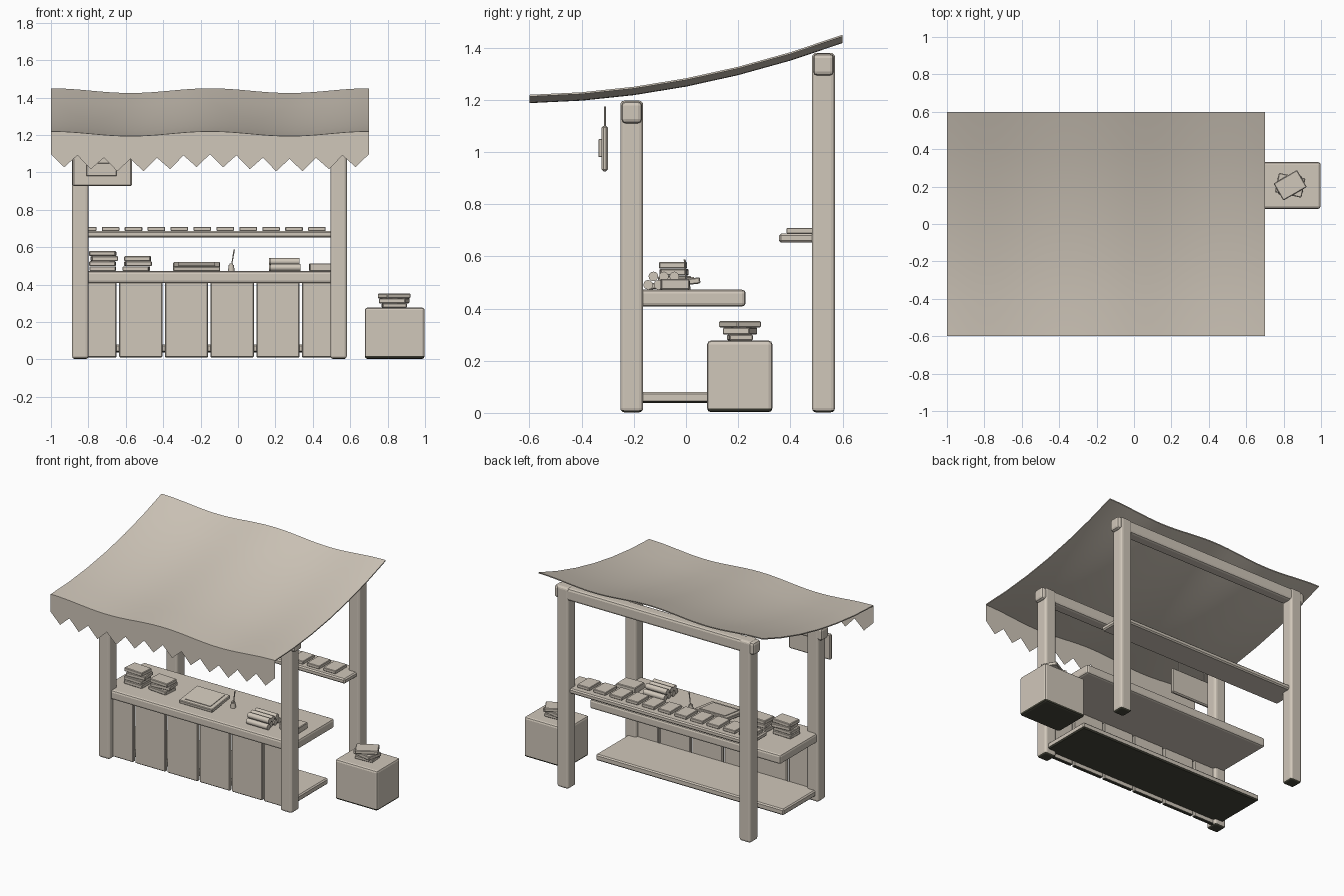
import bpy, bmesh, math, random
from mathutils import Matrix, Vector

if "Cube" in bpy.data.objects:
    bpy.data.objects.remove(bpy.data.objects["Cube"])

random.seed(4)


def material(name, color):
    m = bpy.data.materials.new(name)
    m.diffuse_color = (*color, 1)
    m.use_nodes = True
    m.node_tree.nodes["Principled BSDF"].inputs["Base Color"].default_value = m.diffuse_color
    return m


BEIGE = material("warm_beige", (0.63, 0.57, 0.49))
DARK = material("dark_underside", (0.06, 0.06, 0.042))


def finish(name, bm, smooth_angle=None):
    me = bpy.data.meshes.new(name)
    bm.to_mesh(me)
    bm.free()
    me.materials.append(BEIGE)
    me.materials.append(DARK)
    if smooth_angle:
        me.shade_smooth()
        me.set_sharp_from_angle(angle=math.radians(smooth_angle))
    ob = bpy.data.objects.new(name, me)
    bpy.context.collection.objects.link(ob)
    return ob


def box(name, x, y, z, bevel=0.0, rot=None, segs=1):
    """Box from (min, max) ranges, bevelled; downward faces near the ground are dark."""
    bm = bmesh.new()
    bmesh.ops.create_cube(bm, size=1)
    bmesh.ops.scale(bm, vec=(x[1] - x[0], y[1] - y[0], z[1] - z[0]), verts=bm.verts)
    if bevel:
        bmesh.ops.bevel(bm, geom=bm.edges[:], offset=bevel, segments=segs, affect='EDGES', profile=0.5)
    bm.normal_update()
    if z[0] < 0.05:
        for f in bm.faces:
            if f.normal.z < -0.3:
                f.material_index = 1
    ob = finish(name, bm)
    ob.location = (sum(x) / 2, sum(y) / 2, sum(z) / 2)
    if rot:
        ob.rotation_euler = rot
    return ob


def rod(name, a, b, r, r2=None, sides=10):
    """Cylinder or cone from point a to point b."""
    a, b = Vector(a), Vector(b)
    d = b - a
    bm = bmesh.new()
    bmesh.ops.create_cone(bm, cap_ends=True, segments=sides, radius1=r,
                          radius2=r if r2 is None else r2, depth=d.length)
    m = Matrix.Translation((a + b) / 2) @ d.to_track_quat('Z', 'Y').to_matrix().to_4x4()
    bmesh.ops.transform(bm, matrix=m, verts=bm.verts)
    return finish(name, bm, 40)


def book_stack(name, cx, cy, z, count, t=0.027, size=(0.14, 0.10), spin=0.15):
    for i in range(count):
        ox, oy = random.uniform(-.006, .006), random.uniform(-.006, .006)
        box(f"{name}_{i + 1}", (cx + ox - size[0] / 2, cx + ox + size[0] / 2),
            (cy + oy - size[1] / 2, cy + oy + size[1] / 2),
            (z + i * t, z + (i + 1) * t - 0.001), 0.004, (0, 0, random.uniform(-spin, spin)))


# Canopy cloth: curved upward to the back, gently waved across, thin
def cloth_z(x, y):
    return 1.27 + 0.1917 * y + 0.144 * y * y + 0.0125 * math.cos((x + 1) / 0.85 * 2 * math.pi)


NX, NY, THICK = 48, 6, 0.007
bm = bmesh.new()
grid = [[bm.verts.new((x, y, cloth_z(x, y) - THICK))
         for x in [-1 + 1.7 * i / NX for i in range(NX + 1)]]
        for y in [-0.6 + 1.2 * j / NY for j in range(NY + 1)]]
for j in range(NY):
    for i in range(NX):
        bm.faces.new((grid[j][i], grid[j][i + 1], grid[j + 1][i + 1], grid[j + 1][i]))
ext = bmesh.ops.extrude_face_region(bm, geom=bm.faces[:], use_keep_orig=True)
bmesh.ops.translate(bm, vec=(0, 0, THICK),
                    verts=[v for v in ext["geom"] if isinstance(v, bmesh.types.BMVert)])
bmesh.ops.recalc_face_normals(bm, faces=bm.faces)
finish("canopy", bm, 40)

# Zigzag fringe hanging from the front edge: 12 teeth
bm = bmesh.new()
top, low = [], []
for i in range(NX + 1):
    x = -1 + 1.7 * i / NX
    z = cloth_z(x, -0.6)
    drop = 0.122 + 0.068 * (1 - abs(i % 4 - 2) / 2)
    top.append(bm.verts.new((x, -0.6, z)))
    low.append(bm.verts.new((x, -0.6, z - drop)))
for i in range(NX):
    bm.faces.new((low[i], low[i + 1], top[i + 1], top[i]))
finish("canopy_fringe", bm)

# Posts and cross beams
for row, y0, h in (("front", -0.252, 1.197), ("back", 0.483, 1.38)):
    for side, x0 in (("left", -0.887), ("right", 0.494)):
        box(f"{row}_{side}_post", (x0, x0 + 0.088), (y0, y0 + 0.088), (0.002, h), 0.016, segs=3)
    box(f"{row}_beam", (-0.91, 0.605), (y0 + 0.004, y0 + 0.084), (h - 0.087, h - 0.003), 0.016, segs=2)

# Counter, front panels and shelves
box("counter_top", (-0.875, 0.572), (-0.23, 0.229), (0.408, 0.472), 0.014, segs=2)
for i in range(6):
    cx = -0.7645 + 0.2445 * i
    box(f"front_panel_{i + 1}", (cx - 0.1155, cx + 0.1155), (-0.21, -0.185), (0.01, 0.42), 0.005)
box("bottom_shelf", (-0.865, 0.56), (-0.19, 0.18), (0.038, 0.08), 0.008)
box("back_shelf", (-0.865, 0.56), (0.356, 0.55), (0.653, 0.687), 0.008)
for i in range(11):
    cx = -0.804 + 0.1226 * i
    box(f"shelf_book_{i + 1}", (cx - 0.047, cx + 0.047), (0.385, 0.51), (0.687, 0.709), 0.003)

# Goods on the counter
C = 0.472
book_stack("counter_book_a", -0.72, -0.05, C, 4)
book_stack("counter_book_b", -0.54, -0.04, C, 3)
book_stack("counter_book_c", 0.45, -0.045, C, 1, t=0.043, size=(0.14, 0.11), spin=0.03)

# Tilted writing board with a sheet on it
tilt = (math.radians(7), 0, 0)
box("writing_board", (-0.347, -0.095), (-0.145, 0.055), (C + 0.012, C + 0.036), 0.004, tilt)
box("paper_sheet", (-0.318, -0.124), (-0.122, 0.032), (C + 0.036, C + 0.040), 0, tilt)

# Inkwell and quill
rod("inkwell", (-0.036, 0, C), (-0.036, 0, C + 0.034), 0.017, 0.015, 12)
rod("inkwell_neck", (-0.036, 0, C + 0.032), (-0.036, 0, C + 0.042), 0.010, 0.010, 12)
rod("quill", (-0.036, 0, C + 0.02), (-0.02, -0.005, 0.588), 0.0025, 0.004, 6)

# Pile of rolled scrolls
for row, ys in ((0, (-0.145, -0.105, -0.065, -0.025)), (1, (-0.125, -0.085, -0.045))):
    for k, y in enumerate(ys):
        s = random.uniform(-0.006, 0.006)
        z = C + 0.019 + row * 0.032
        rod(f"scroll_{row}_{k}", (0.17 + s, y, z), (0.33 + s, y, z), 0.0185, sides=12)

# Hanging sign with raised emblem and two cords
box("sign_board", (-0.885, -0.567), (-0.323, -0.299), (0.926, 1.10), 0.007)
box("sign_emblem", (-0.81, -0.65), (-0.335, -0.32), (0.98, 1.05), 0.002)
for side, x in (("left", -0.83), ("right", -0.63)):
    rod(f"sign_cord_{side}", (x, -0.311, 1.095), (x, -0.311, 1.175), 0.004, sides=6)

# Side crate with stacked books
box("crate", (0.678, 0.998), (0.081, 0.331), (0.003, 0.277), 0.014, segs=2)
for i, (z0, z1, w, d, a) in enumerate(((0.277, 0.30, 0.13, 0.09, 4),
                                       (0.30, 0.327, 0.145, 0.105, -12),
                                       (0.327, 0.352, 0.145, 0.105, 30))):
    box(f"crate_book_{i + 1}", (0.835 - w / 2, 0.835 + w / 2), (0.207 - d / 2, 0.207 + d / 2),
        (z0, z1), 0.004, (0, 0, math.radians(a)))
